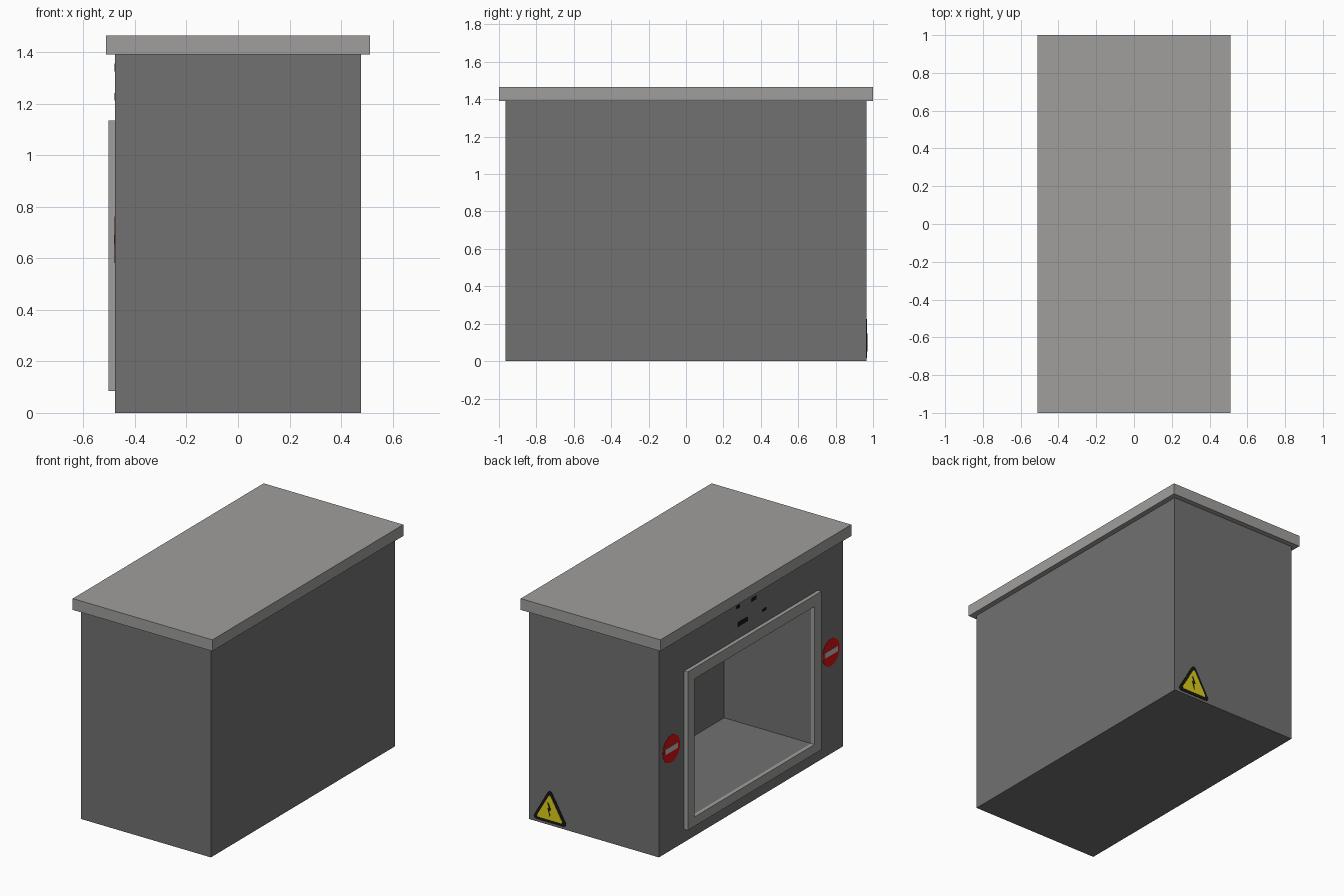
import bpy, bmesh, math
from mathutils import Vector

if "Cube" in bpy.data.objects:
    bpy.data.objects.remove(bpy.data.objects["Cube"])


def material(name, r, g, b):
    m = bpy.data.materials.new(name)
    m.diffuse_color = (r, g, b, 1)
    m.use_nodes = True
    m.node_tree.nodes["Principled BSDF"].inputs["Base Color"].default_value = m.diffuse_color
    return m


BODY = material("dark grey", 0.165, 0.165, 0.165)
TRIM = material("light grey", 0.35, 0.345, 0.335)
RED = material("red", 0.68, 0.005, 0.005)
PALE = material("pale grey", 0.5, 0.5, 0.5)
YELLOW = material("yellow", 0.72, 0.62, 0.01)
BLACK = material("black", 0.008, 0.008, 0.008)

HX, HY, TOP = 0.477, 0.965, 1.39                     # body half sizes and height
OPEN_Y, OPEN_Z0, OPEN_Z1 = 0.628, 0.147, 1.062       # opening in the -x side
BACK_X = 0.16                                        # depth of the recess


def finish(bm, name, mat):
    bmesh.ops.recalc_face_normals(bm, faces=bm.faces)
    me = bpy.data.meshes.new(name)
    bm.to_mesh(me)
    bm.free()
    me.materials.append(mat)
    ob = bpy.data.objects.new(name, me)
    bpy.context.collection.objects.link(ob)
    return ob


def box_bm(lo, hi):
    bm = bmesh.new()
    bmesh.ops.create_cube(bm, size=1)
    for v in bm.verts:
        v.co = Vector([lo[i] + (v.co[i] + 0.5) * (hi[i] - lo[i]) for i in range(3)])
    return bm


# Surface mappings: 2D position plus height off the surface
def on_left(u, v, d):
    return (-HX - d, u, v)


def on_back(u, v, d):
    return (u, HY + d, v)


def plate(name, pts, place, thick, mat):
    bm = bmesh.new()
    low = [bm.verts.new(place(u, v, -0.001)) for u, v in pts]
    high = [bm.verts.new(place(u, v, thick)) for u, v in pts]
    bm.faces.new(low)
    bm.faces.new(high)
    n = len(pts)
    for i in range(n):
        j = (i + 1) % n
        bm.faces.new((low[i], low[j], high[j], high[i]))
    return finish(bm, name, mat)


def rect(u, v, w, h):
    return [(u - w / 2, v - h / 2), (u + w / 2, v - h / 2),
            (u + w / 2, v + h / 2), (u - w / 2, v + h / 2)]


def circle(u, v, r, n=32):
    return [(u + r * math.cos(2 * math.pi * i / n), v + r * math.sin(2 * math.pi * i / n))
            for i in range(n)]


def rounded_triangle(u, v, radius, corner):
    pts = []
    for k in range(3):
        mid = math.pi / 2 + k * 2 * math.pi / 3
        cu, cv = u + radius * math.cos(mid), v + radius * math.sin(mid)
        for s in range(5):
            a = mid + math.radians(-60 + 30 * s)
            pts.append((cu + corner * math.cos(a), cv + corner * math.sin(a)))
    return pts


# Body with a recess pushed in from the -x side
bm = box_bm((-HX, -HY, 0), (HX, HY, TOP))
bm.normal_update()
side = min(bm.faces, key=lambda f: f.calc_center_median().x)
bmesh.ops.inset_individual(bm, faces=[side], thickness=0.1)
for v in side.verts:
    v.co.y = math.copysign(OPEN_Y, v.co.y)
    v.co.z = OPEN_Z0 if v.co.z < TOP / 2 else OPEN_Z1
ext = bmesh.ops.extrude_discrete_faces(bm, faces=[side])
for v in ext["faces"][0].verts:
    v.co.x = BACK_X
finish(bm, "body", BODY)

# Flat overhanging lid
finish(box_bm((-0.512, -1, TOP), (0.512, 1, 1.465)), "lid", TRIM)

# Raised frame around the opening
bm = bmesh.new()
outer = rect(0, 0.61, 1.40, 1.05)
inner = rect(0, (OPEN_Z0 + OPEN_Z1) / 2, 2 * OPEN_Y, OPEN_Z1 - OPEN_Z0)
rings = [[bm.verts.new(on_left(u, v, d)) for u, v in loop]
         for loop, d in ((outer, 0), (outer, 0.026), (inner, 0.026), (inner, 0))]
for k in range(4):
    a, b = rings[k], rings[(k + 1) % 4]
    for i in range(4):
        j = (i + 1) % 4
        bm.faces.new((a[i], a[j], b[j], b[i]))
finish(bm, "opening_frame", TRIM)

# Round red signs on both sides of the opening
for label, s in (("back", 1), ("front", -1)):
    plate("round_sign_" + label, circle(s * 0.836, 0.672, 0.09), on_left, 0.002, RED)
    plate("round_sign_bar_" + label, rect(s * 0.836, 0.672, 0.135, 0.036), on_left, 0.004, PALE)

# Small dark marks above the frame
for i, (u, v, w, h) in enumerate(((0.085, 1.227, 0.10, 0.03), (0.136, 1.345, 0.03, 0.02),
                                  (-0.03, 1.335, 0.05, 0.022), (-0.14, 1.222, 0.035, 0.018))):
    plate("dark_mark_%d" % (i + 1), rect(u, v, w, h), on_left, 0.002, BLACK)

# Triangular warning plate low on the +y end
CU, CV = 0.322, 0.092
plate("warning_border", rounded_triangle(CU, CV, 0.116, 0.018), on_back, 0.002, BLACK)
plate("warning_field", rounded_triangle(CU, CV, 0.094, 0.010), on_back, 0.004, YELLOW)
bolt = [(0.008, 0.055), (-0.012, 0.008), (0.002, 0.012), (-0.004, -0.04),
        (0.016, 0.022), (0.003, 0.018), (0.016, 0.055)]
plate("warning_bolt", [(CU + u, CV + v) for u, v in bolt], on_back, 0.006, BLACK)
